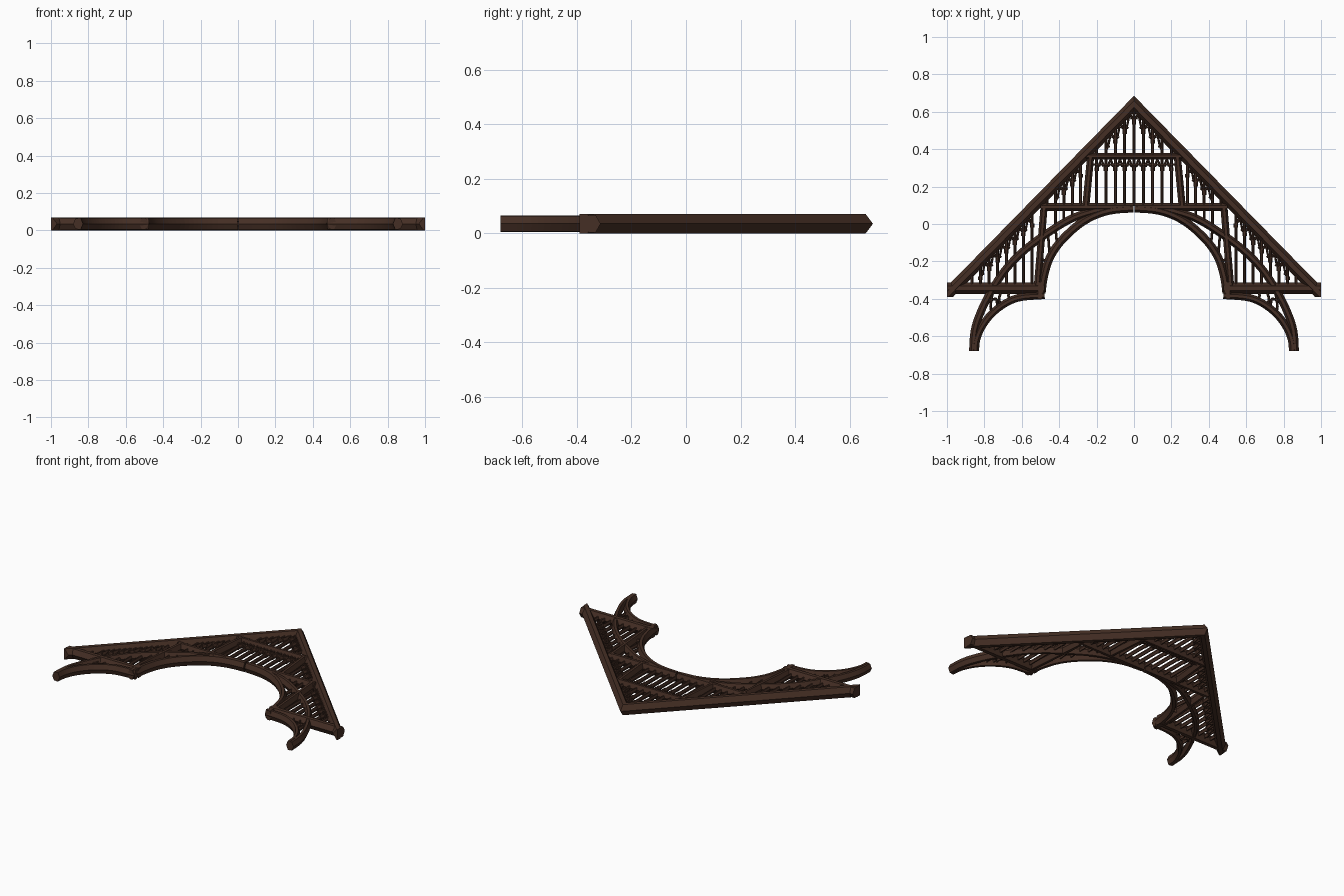
import bpy, bmesh, math
from mathutils import Vector

cube = bpy.data.objects.get("Cube")
if cube:
    bpy.data.objects.remove(cube)

MID = 0.035  # height of the truss centre plane

wood = bpy.data.materials.new("dark_oak")
wood.use_nodes = True
WOOD = (0.060, 0.028, 0.018, 1)
wood.diffuse_color = WOOD
bsdf = wood.node_tree.nodes["Principled BSDF"]
bsdf.inputs["Base Color"].default_value = WOOD
bsdf.inputs["Roughness"].default_value = 0.8


def smooth(pts, steps=5):
    """Catmull-Rom curve through the points."""
    p = [Vector(q) for q in pts]
    p = [2 * p[0] - p[1]] + p + [2 * p[-1] - p[-2]]
    out = []
    for a, b, c, d in zip(p, p[1:], p[2:], p[3:]):
        for i in range(steps):
            t = i / steps
            out.append(0.5 * (2 * b + (c - a) * t + (2 * a - 5 * b + 4 * c - d) * t * t
                              + (3 * b - a - 3 * c + d) * t ** 3))
    return out + [p[-2]]


def sweep(bm, pts, width, depth, bevel=0.3):
    """Sweep a six-sided section along a flat path with mitred joints."""
    pts = [Vector(p) for p in pts]
    inner = 1 - 2 * bevel
    section = [(-1, 0), (-inner, -1), (inner, -1), (1, 0), (inner, 1), (-inner, 1)]
    rings = []
    for i, p in enumerate(pts):
        before = (p - pts[i - 1]).normalized() if i else None
        after = (pts[i + 1] - p).normalized() if i < len(pts) - 1 else None
        before, after = before or after, after or before
        tangent = (before + after).normalized()
        side = Vector((-tangent.y, tangent.x)) / max(0.4, tangent.dot(before))
        rings.append([bm.verts.new((p.x + side.x * u * width / 2, p.y + side.y * u * width / 2,
                                    MID + v * depth / 2)) for u, v in section])
    for a, b in zip(rings, rings[1:]):
        for k in range(6):
            n = (k + 1) % 6
            bm.faces.new((a[k], a[n], b[n], b[k]))
    bm.faces.new(rings[0])
    bm.faces.new(rings[-1])


def clip(bm, co, normal):
    """Remove everything behind a plane and cap the cut."""
    geom = bm.verts[:] + bm.edges[:] + bm.faces[:]
    bmesh.ops.bisect_plane(bm, geom=geom, dist=1e-5, plane_co=co, plane_no=normal,
                           clear_inner=True)
    edges = [e for e in bm.edges if e.is_boundary]
    if edges:
        bmesh.ops.holes_fill(bm, edges=edges, sides=0)


def finish(name, bm, gap=0.0):
    """Clip to the left half, mirror across x and link."""
    clip(bm, (gap, 0, 0), (1, 0, 0))
    clip(bm, (1, 0, 0), (-1, 0, 0))
    clip(bm, (0, -0.68, 0), (0, 1, 0))
    bmesh.ops.recalc_face_normals(bm, faces=bm.faces[:])
    mesh = bpy.data.meshes.new(name)
    bm.to_mesh(mesh)
    bm.free()
    mesh.materials.append(wood)
    obj = bpy.data.objects.new(name, mesh)
    bpy.context.collection.objects.link(obj)
    mirror = obj.modifiers.new("mirror", "MIRROR")
    mirror.use_axis = (True, False, False)
    mirror.use_clip = False
    mirror.use_mirror_merge = False
    return obj


def member(name, pts, width, depth=0.06, gap=0.0):
    bm = bmesh.new()
    sweep(bm, pts, width, depth)
    return finish(name, bm, gap)


def rafter_under(x):
    return 0.605 - 1.02 * x


# Rafters, with the feet trimmed level
bm = bmesh.new()
sweep(bm, [(-0.1, 0.743), (1.1, -0.481)], 0.062, 0.07)
clip(bm, (0, -0.39, 0), (0, 1, 0))
finish("rafters", bm)

# Straight beams and posts
member("upper_collar", [(-0.1, 0.362), (0.27, 0.362)], 0.036)
member("lower_collar", [(-0.1, 0.09), (0.5, 0.09)], 0.042, gap=0.004)
member("hammer_beams", [(0.478, -0.343), (1.0, -0.343)], 0.06, 0.064)
member("upper_posts", [(0.232, 0.36), (0.258, 0.09)], 0.038)
member("lower_posts", [(0.48, 0.1), (0.518, -0.35)], 0.038)
member("post_feet", [(0.503, -0.40), (0.503, -0.31)], 0.05, 0.062)

# Curved braces
main_arch = smooth([(0.495, -0.37), (0.482, -0.28), (0.45, -0.18), (0.385, -0.085),
                    (0.27, 0.015), (0.14, 0.07), (-0.02, 0.086)])
member("main_arch", main_arch, 0.044, 0.062, gap=0.004)
long_arch = smooth([(0.862, -0.70), (0.852, -0.57), (0.815, -0.46), (0.755, -0.345),
                    (0.68, -0.235), (0.58, -0.135), (0.45, -0.04), (0.32, 0.035), (0.16, 0.085)])
member("long_arch", long_arch, 0.042, 0.056)
bracket = smooth([(0.85, -0.70), (0.84, -0.61), (0.795, -0.52), (0.72, -0.445),
                  (0.62, -0.395), (0.478, -0.381)])
member("wall_brackets", bracket, 0.04, 0.06)


def tracery(name, xs, low, high, drop=0.055):
    """Thin bars with a cusped arch at the head of each bay."""
    bm = bmesh.new()
    bar, deep = 0.016, 0.026
    for x in xs:
        if high(x) - low(x) > 0.015:
            sweep(bm, [(x, low(x) - 0.01), (x, high(x) + 0.015)], bar, deep)
            # small collar knob below the arch springing
            y = high(x) - drop
            if y - low(x) > 0.03:
                sweep(bm, [(x, y - 0.012), (x, y + 0.008)], 0.024, 0.032)
    for a, b in zip(xs, xs[1:]):
        m = (a + b) / 2
        if high(m) - low(m) < drop + 0.02:
            continue
        for end, s in ((a, 1), (b, -1)):
            y = high(end) - drop
            path = smooth([(end, y), (end + s * 0.012, y + drop * 0.45),
                           (m, high(m) + 0.005)], 3)
            sweep(bm, path, 0.012, deep)
            # cusp pointing into the bay
            sweep(bm, [(end + s * 0.006, y + drop * 0.5), (end + s * 0.02, y + drop * 0.3)],
                  0.01, 0.02)
    finish(name, bm)


def steps(start, count, gap=0.05):
    return [start + gap * i for i in range(count)]


tracery("apex_tracery", steps(0, 5), lambda x: 0.375, rafter_under, 0.06)
tracery("centre_tracery", steps(0, 5), lambda x: 0.105, lambda x: 0.34, 0.045)
member("centre_rail", [(-0.05, 0.318), (0.235, 0.318)], 0.012, 0.026)
tracery("shoulder_tracery", steps(0.285, 5, 0.045), lambda x: 0.11, rafter_under)
tracery("side_tracery", steps(0.545, 8, 0.046), lambda x: -0.32, rafter_under)


def long_arch_top(x):
    """Height of the long arch at x."""
    return min(long_arch, key=lambda p: abs(p.x - x)).y


# Little struts filling the narrow spandrels
bm = bmesh.new()
for x in (0.33, 0.375, 0.42):
    sweep(bm, [(x, long_arch_top(x)), (x, 0.08)], 0.014, 0.026)
for x, top in ((0.45, -0.05), (0.41, -0.02)):
    foot = min(main_arch, key=lambda p: abs(p.x - x))
    sweep(bm, [(x, foot.y), (x + 0.01, top)], 0.014, 0.026)
sweep(bm, [(0.47, -0.20), (0.505, -0.18)], 0.014, 0.026)
for x in (0.66, 0.71, 0.755):
    foot = min(bracket, key=lambda p: abs(p.x - x))
    sweep(bm, smooth([(x, foot.y), (x + 0.012, foot.y + 0.03), (x, -0.36)], 3), 0.014, 0.026)
sweep(bm, smooth([(0.73, -0.44), (0.74, -0.40), (0.79, -0.42)], 3), 0.014, 0.026)
finish("spandrel_struts", bm)
